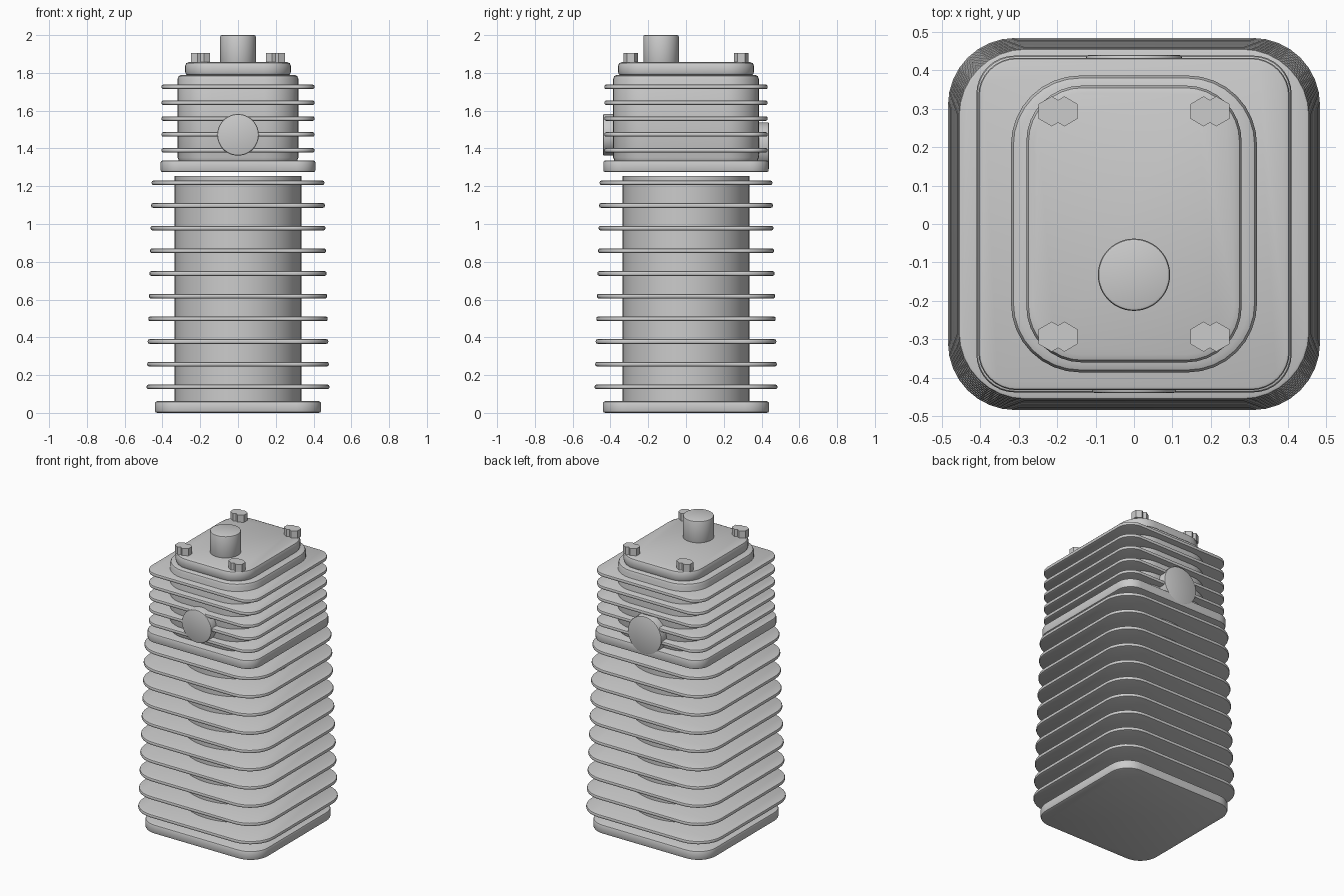
import bpy, bmesh, math

if "Cube" in bpy.data.objects:
    bpy.data.objects.remove(bpy.data.objects["Cube"])


def finish(bm, name):
    me = bpy.data.meshes.new(name)
    bmesh.ops.recalc_face_normals(bm, faces=bm.faces[:])
    bm.to_mesh(me)
    bm.free()
    ob = bpy.data.objects.new(name, me)
    bpy.context.collection.objects.link(ob)
    bpy.ops.object.select_all(action='DESELECT')
    ob.select_set(True)
    bpy.context.view_layer.objects.active = ob
    bpy.ops.object.shade_smooth_by_angle(angle=math.radians(30))
    return ob


def outline(hx, hy, r, seg=8):
    """Rounded rectangle as a list of points."""
    pts = []
    for k, (sx, sy) in enumerate(((1, 1), (-1, 1), (-1, -1), (1, -1))):
        for i in range(seg + 1):
            a = math.pi / 2 * (k + i / seg)
            pts.append((sx * (hx - r) + r * math.cos(a), sy * (hy - r) + r * math.sin(a)))
    return pts


def slab(name, hx, hy, r, z0, z1, bevel, steps=2):
    """Rounded plate with softened upper and lower edges."""
    bm = bmesh.new()
    levels = []
    for i in range(steps + 1):
        a = math.pi / 2 * i / steps
        levels.append((bevel * (1 - math.sin(a)), z0 + bevel * (1 - math.cos(a))))
    levels += [(d, z0 + z1 - z) for d, z in reversed(levels)]
    rings = [[bm.verts.new((x, y, z)) for x, y in outline(hx - d, hy - d, r - d)]
             for d, z in levels]
    n = len(rings[0])
    for a, b in zip(rings, rings[1:]):
        for i in range(n):
            j = (i + 1) % n
            bm.faces.new((a[i], a[j], b[j], b[i]))
    bm.faces.new(rings[0])
    bm.faces.new(rings[-1])
    return finish(bm, name)


def cylinder(name, r, depth, loc, rot=(0, 0, 0), sides=48, bevel=0.0):
    bm = bmesh.new()
    bmesh.ops.create_cone(bm, cap_ends=True, segments=sides, radius1=r, radius2=r, depth=depth)
    if bevel:
        rim = [e for e in bm.edges if abs(e.verts[0].co.z - e.verts[1].co.z) < 1e-5]
        bmesh.ops.bevel(bm, geom=rim, offset=bevel, segments=2, profile=0.5, affect='EDGES')
    ob = finish(bm, name)
    ob.location = loc
    ob.rotation_euler = rot
    return ob


# Barrel on its base flange
slab("base_flange", 0.44, 0.44, 0.13, 0.0, 0.062, 0.012)
cylinder("barrel", 0.335, 1.235, (0, 0, 0.6375), sides=64)

# Barrel cooling fins, slightly smaller towards the top
for i in range(10):
    h = 0.484 - 0.003 * i
    z = 0.138 + 0.12 * i
    slab(f"barrel_fin_{i + 1}", h, h, 0.175, z - 0.012, z + 0.012, 0.009)

# Cylinder head with its plate and fins
slab("head_plate", 0.41, 0.438, 0.10, 1.275, 1.336, 0.010)
slab("head_body", 0.32, 0.386, 0.18, 1.33, 1.79, 0.022)
for i in range(5):
    z = 1.39 + 0.084 * i
    slab(f"head_fin_{i + 1}", 0.405, 0.432, 0.10, z - 0.012, z + 0.012, 0.009)

# Top cover
slab("top_cover", 0.28, 0.36, 0.145, 1.785, 1.857, 0.02)

# Front and rear ports
side = (math.pi / 2, 0, 0)
cylinder("front_port", 0.11, 0.16, (0, -0.36, 1.472), side, bevel=0.008)
cylinder("rear_port", 0.125, 0.16, (0, 0.36, 1.413), side, bevel=0.008)

# Plug on top
cylinder("plug", 0.094, 0.16, (0, -0.132, 1.92), bevel=0.008)

# Paired hexagonal bolts at the cover corners
for sx in (-1, 1):
    for sy in (-1, 1):
        for k, x in enumerate((0.181, 0.214)):
            cylinder(f"cover_bolt_{'left' if sx < 0 else 'right'}_{'front' if sy < 0 else 'back'}_{k + 1}",
                     0.039, 0.051, (sx * x, sy * 0.293, 1.8795), sides=6)
